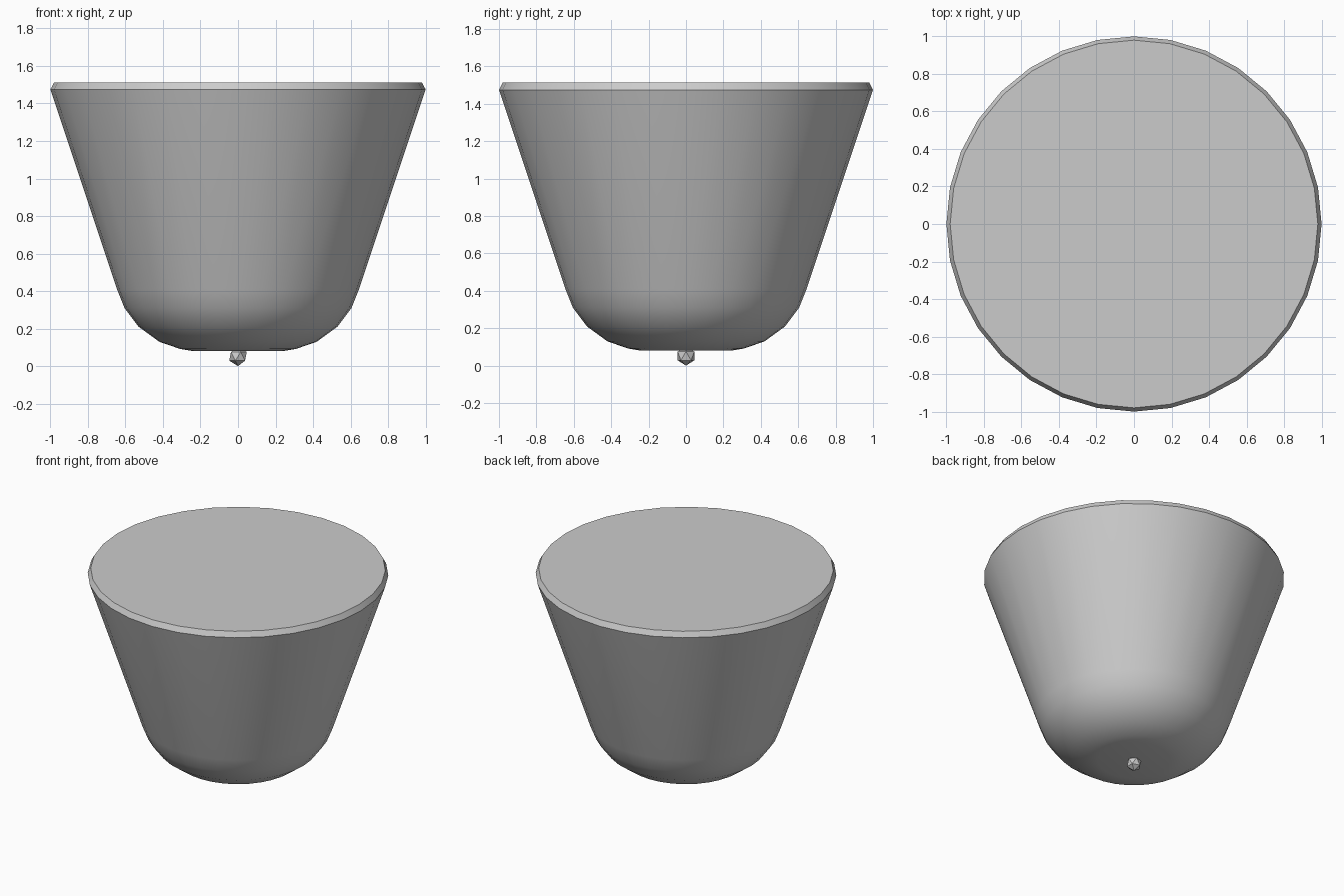
import bpy
import bmesh
import math

cube = bpy.data.objects.get("Cube")
if cube:
    bpy.data.objects.remove(cube, do_unlink=True)

# Single grey material
grey = bpy.data.materials.new("plain grey")
grey.use_nodes = True
colour = (0.6, 0.6, 0.6, 1)
grey.diffuse_color = colour
grey.node_tree.nodes["Principled BSDF"].inputs["Base Color"].default_value = colour


def finish(bm, name, angle=None):
    bmesh.ops.recalc_face_normals(bm, faces=bm.faces)
    mesh = bpy.data.meshes.new(name)
    bm.to_mesh(mesh)
    bm.free()
    mesh.materials.append(grey)
    obj = bpy.data.objects.new(name, mesh)
    bpy.context.collection.objects.link(obj)
    if angle:
        bpy.ops.object.select_all(action='DESELECT')
        obj.select_set(True)
        bpy.context.view_layer.objects.active = obj
        bpy.ops.object.shade_smooth_by_angle(angle=math.radians(angle))
    return obj


def lathe(name, profile, sides, angle):
    """Revolve (radius, height) points around z and cap both ends."""
    bm = bmesh.new()
    rings = []
    for r, z in profile:
        rings.append([bm.verts.new((r * math.cos(math.tau * i / sides),
                                    r * math.sin(math.tau * i / sides), z))
                      for i in range(sides)])
    for low, high in zip(rings, rings[1:]):
        for i in range(sides):
            j = (i + 1) % sides
            bm.faces.new((low[i], low[j], high[j], high[i]))
    bm.faces.new(rings[0])
    bm.faces.new(rings[-1])
    return finish(bm, name, angle)


# Tapered bowl with rounded base, bevelled rim and flat closed top
lathe("cup_body", [(0.24, 0.08), (0.31, 0.092), (0.42, 0.13), (0.53, 0.21),
                   (0.605, 0.31), (0.645, 0.41), (1.0, 1.475), (0.98, 1.513)],
      32, 30)

# Small faceted knob under the base
bm = bmesh.new()
bmesh.ops.create_icosphere(bm, subdivisions=1, radius=0.052)
bmesh.ops.translate(bm, verts=bm.verts, vec=(0, 0, 0.052))
finish(bm, "base_knob")
